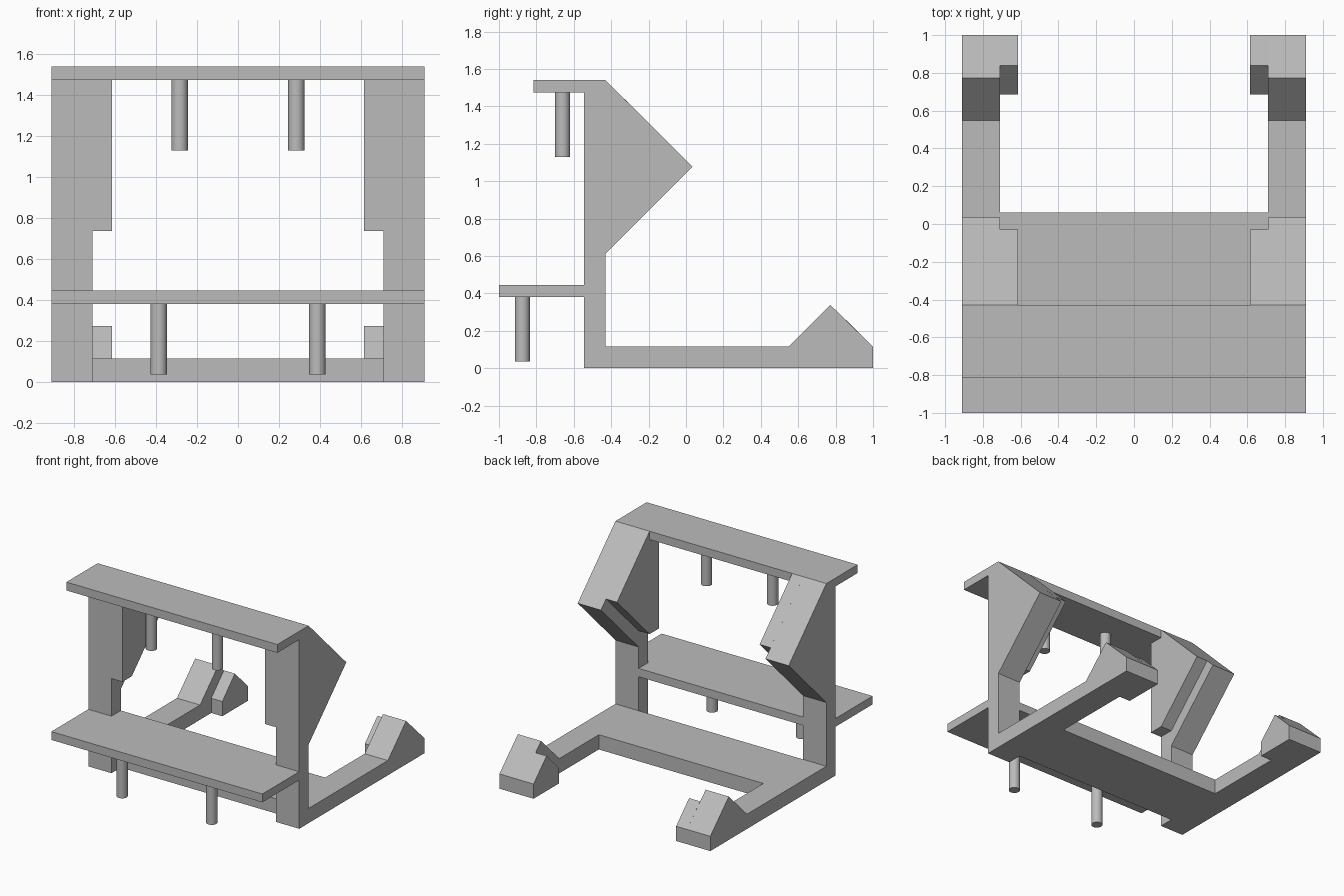
import bpy
import bmesh
from mathutils import Vector

cube = bpy.data.objects.get("Cube")
if cube:
    bpy.data.objects.remove(cube, do_unlink=True)

grey = bpy.data.materials.new("plain grey")
grey.use_nodes = True
COLOUR = (0.5, 0.5, 0.5, 1)
grey.diffuse_color = COLOUR
grey.node_tree.nodes["Principled BSDF"].inputs["Base Color"].default_value = COLOUR


def finish(name, bm):
    bmesh.ops.recalc_face_normals(bm, faces=bm.faces[:])
    mesh = bpy.data.meshes.new(name)
    bm.to_mesh(mesh)
    bm.free()
    mesh.materials.append(grey)
    obj = bpy.data.objects.new(name, mesh)
    bpy.context.collection.objects.link(obj)
    return obj


def prism(name, points, offset):
    """Extrude a flat outline of 3D points along an offset."""
    bm = bmesh.new()
    face = bm.faces.new([bm.verts.new(p) for p in points])
    result = bmesh.ops.extrude_face_region(bm, geom=[face], use_keep_orig=True)
    verts = [v for v in result["geom"] if isinstance(v, bmesh.types.BMVert)]
    bmesh.ops.translate(bm, verts=verts, vec=Vector(offset))
    return finish(name, bm)


def side_plate(name, outline, x0, x1):
    """Extrude a y-z outline across a range of x, on both sides."""
    for side, sign in (("left", 1), ("right", -1)):
        points = [(sign * x0, y, z) for y, z in outline]
        prism(side + "_" + name, points, (sign * (x1 - x0), 0, 0))


def slab(name, outline, z0, z1):
    """Extrude an x-y outline, mirrored about x = 0, upwards."""
    points = [(x, y, z0) for x, y in outline]
    points += [(-x, y, z0) for x, y in reversed(outline)]
    prism(name, points, (0, 0, z1 - z0))


def pins(name, x, y, z0, z1, radius=0.04):
    for side, sign in (("left", 1), ("right", -1)):
        bm = bmesh.new()
        bmesh.ops.create_cone(bm, cap_ends=True, segments=32, radius1=radius,
                              radius2=radius, depth=z1 - z0)
        bmesh.ops.translate(bm, verts=bm.verts[:],
                            vec=(sign * x, y, (z0 + z1) / 2))
        obj = finish(side + "_" + name, bm)
        for face in obj.data.polygons:
            face.use_smooth = len(face.vertices) == 4
        for edge in obj.data.edges:
            a, b = (obj.data.vertices[i].co.z for i in edge.vertices)
            edge.use_edge_sharp = abs(a - b) < 1e-4


OUTER, INNER, LIP = 0.91, 0.71, 0.615
FRONT, BACK = -0.545, -0.43
RAIL, DECK, TOP = 0.115, 1.475, 1.54

# Side frames: upright, pointed wing, floor rail and ridged foot
side_plate("frame", [
    (FRONT, 0), (1, 0), (1, RAIL), (0.772, 0.338), (0.547, RAIL),
    (BACK, RAIL), (BACK, 0.612), (0.035, 1.077), (BACK, TOP),
    (BACK, DECK), (FRONT, DECK)], INNER, OUTER)

# Narrow inner lips beside the wings and feet
side_plate("wing_lip", [
    (FRONT, 0.738), (BACK, 0.738), (-0.028, 1.14), (BACK, TOP),
    (BACK, DECK), (FRONT, DECK)], LIP, INNER)
side_plate("foot_lip", [
    (0.685, 0), (1, 0), (1, RAIL), (0.84, 0.273), (0.685, RAIL)], LIP, INNER)

# Shelves and floor panel
slab("top_shelf", [(OUTER, -0.815), (OUTER, BACK)], DECK, TOP)
slab("lower_shelf", [(OUTER, -1), (OUTER, FRONT), (INNER, FRONT),
                     (INNER, BACK)], 0.38, 0.445)
slab("floor_panel", [(INNER, BACK), (INNER, 0.06)], 0, RAIL)

# Hanging pins below each shelf
pins("top_pin", 0.285, -0.66, 1.13, DECK)
pins("lower_pin", 0.387, -0.875, 0.035, 0.38)
